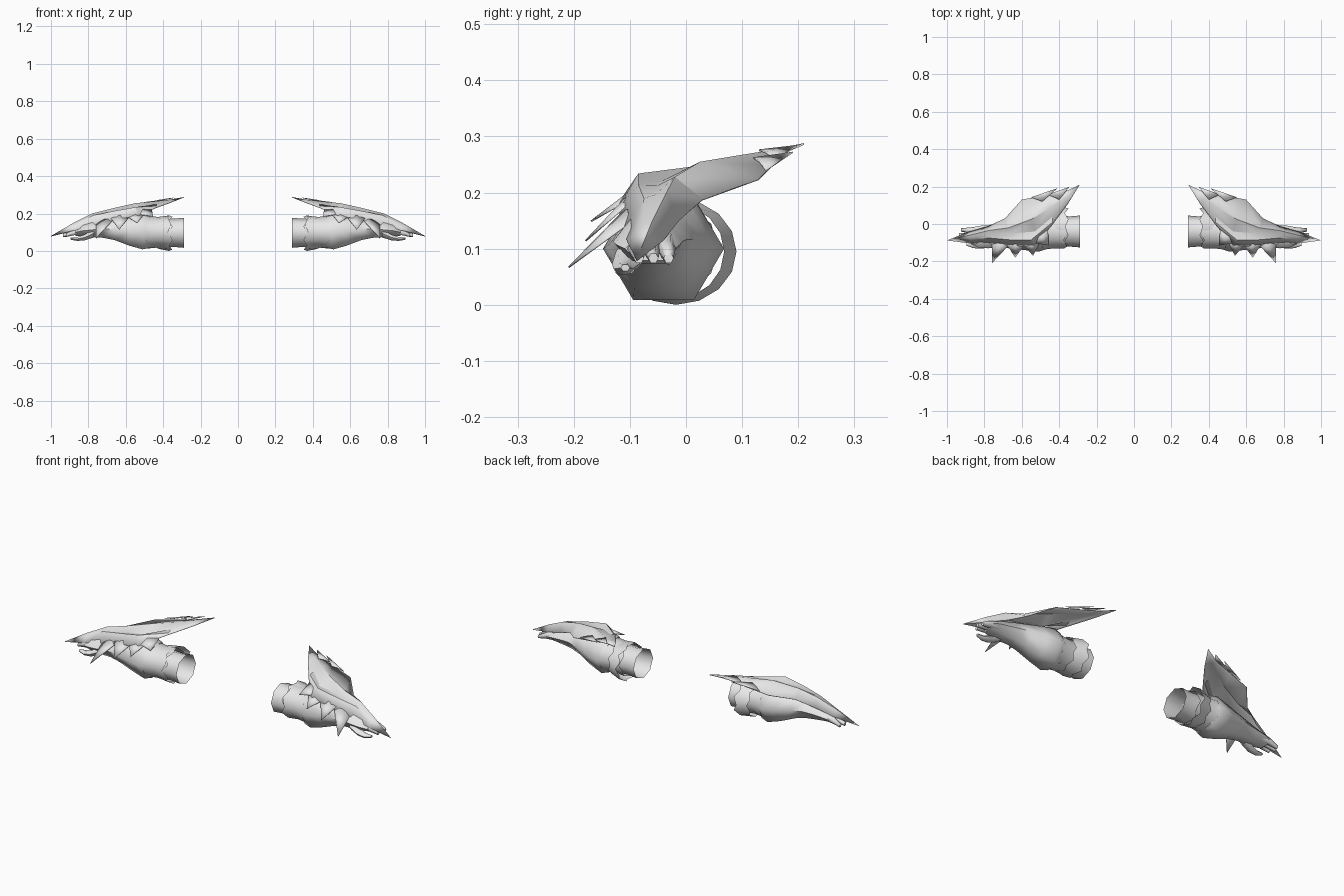
import bpy, math

grey = bpy.data.materials.new("light grey")
grey.diffuse_color = (0.8, 0.8, 0.8, 1)


def make(name, verts, faces, angle, thickness=0):
    """Mesh object mirrored to the other arm, smooth shaded below the angle."""
    me = bpy.data.meshes.new(name)
    me.from_pydata(verts, [], faces)
    me.update()
    ob = bpy.data.objects.new(name, me)
    bpy.context.collection.objects.link(ob)
    me.materials.append(grey)
    bpy.ops.object.select_all(action='DESELECT')
    ob.select_set(True)
    bpy.context.view_layer.objects.active = ob
    bpy.ops.object.shade_smooth_by_angle(angle=math.radians(angle))
    if thickness:
        sol = ob.modifiers.new("thickness", 'SOLIDIFY')
        sol.thickness = thickness
        sol.offset = -1
    mir = ob.modifiers.new("other_arm", 'MIRROR')
    mir.use_mirror_merge = False
    return ob


def loft(name, sections, n=6, cap0=False, cap1=False, zig0=0, zig1=0, thickness=0):
    """Tube along x through sections (x, centre y, centre z, radius y, radius z)."""
    verts, faces = [], []
    last = len(sections) - 1
    for s, (x, cy, cz, ry, rz) in enumerate(sections):
        for i in range(n):
            a = 2 * math.pi * i / n
            dx = (zig0 if s == 0 else zig1 if s == last else 0) * (i % 2)
            verts.append((x + dx, cy + ry * math.cos(a), cz + rz * math.sin(a)))
    for s in range(last):
        for i in range(n):
            j = (i + 1) % n
            faces.append((s * n + i, s * n + j, (s + 1) * n + j, (s + 1) * n + i))
    if cap0:
        faces.append(tuple(reversed(range(n))))
    if cap1:
        faces.append(tuple(range(last * n, last * n + n)))
    return make(name, verts, faces, 65, thickness)


def feather(name, a, b, tip, lift=0.012):
    """Folded pointed plate from base edge a-b to a tip."""
    mid = tuple((a[k] + b[k]) / 2 + (lift if k == 2 else 0) for k in range(3))
    return make(name, [a, mid, b, tip], [(0, 3, 1), (1, 3, 2)], 20, 0.003)


# Open cuff and the overlapping sleeves
loft("cuff", [(0.29, -0.04, 0.097, 0.085, 0.08), (0.34, -0.04, 0.097, 0.081, 0.076),
              (0.40, -0.04, 0.097, 0.083, 0.078)], 8)
loft("flared_band", [(0.37, -0.018, 0.095, 0.108, 0.095),
                     (0.42, -0.022, 0.095, 0.09, 0.085)], 16, zig0=-0.02, zig1=0.015)
loft("sleeve", [(0.375, -0.04, 0.1, 0.092, 0.088), (0.43, -0.04, 0.1, 0.09, 0.082),
                (0.49, -0.04, 0.1, 0.098, 0.088)], 12, zig0=-0.018)

# Forearm running into the palm
loft("forearm_and_palm", [
    (0.47, -0.04, 0.1, 0.095, 0.095), (0.51, -0.04, 0.1, 0.108, 0.106),
    (0.58, -0.045, 0.105, 0.095, 0.089), (0.66, -0.055, 0.115, 0.076, 0.066),
    (0.72, -0.06, 0.117, 0.063, 0.054), (0.78, -0.068, 0.113, 0.062, 0.045),
    (0.83, -0.068, 0.108, 0.058, 0.034), (0.87, -0.064, 0.1, 0.045, 0.024)],
    6, cap0=True, cap1=True)

# Fingers and thumb
for i, (y, end) in enumerate([(-0.035, 0.925), (-0.062, 0.935), (-0.088, 0.92)]):
    loft(f"finger_{i + 1}", [(0.83, y, 0.108, 0.017, 0.022), (0.88, y, 0.099, 0.016, 0.018),
                             (end, y + 0.004, 0.083, 0.009, 0.010)], 6, True, True)
loft("thumb", [(0.77, -0.095, 0.095, 0.03, 0.026), (0.82, -0.108, 0.072, 0.024, 0.018),
               (0.86, -0.112, 0.064, 0.017, 0.012), (0.895, -0.108, 0.066, 0.008, 0.007)],
     6, True, True)

# Wing plate: lengthwise edges and folds between the wing tip and the claw tip
wing_tip, claw_tip = (0.29, 0.21, 0.288), (1.0, -0.088, 0.08)
back_edge = [(0.38, 0.168, 0.27), (0.47, 0.155, 0.25), (0.60, 0.13, 0.225),
             (0.69, 0.03, 0.188), (0.78, -0.012, 0.15), (0.88, -0.04, 0.115)]
ridge = [(0.375, 0.135, 0.273), (0.45, 0.085, 0.265), (0.55, 0.025, 0.255),
         (0.67, -0.02, 0.228), (0.78, -0.035, 0.2), (0.88, -0.06, 0.15)]
valley = [(0.365, 0.118, 0.268), (0.435, 0.04, 0.25), (0.53, -0.04, 0.222),
          (0.65, -0.05, 0.213), (0.777, -0.055, 0.196), (0.875, -0.07, 0.148)]
crest = [(0.36, 0.112, 0.265), (0.435, 0.01, 0.24), (0.55, -0.085, 0.234),
         (0.66, -0.085, 0.214), (0.775, -0.075, 0.19), (0.87, -0.08, 0.143)]
front_edge = [(0.355, 0.105, 0.262), (0.44, -0.01, 0.23), (0.53, -0.115, 0.19),
              (0.645, -0.122, 0.17), (0.76, -0.11, 0.14), (0.87, -0.105, 0.112)]
rows = [back_edge, ridge, valley, crest, front_edge]
verts = [p for row in rows for p in row] + [wing_tip, claw_tip]
n, tip, claw = 6, len(verts) - 2, len(verts) - 1
faces = []
for r in range(len(rows) - 1):
    a, b = r * n, (r + 1) * n
    faces.append((tip, b, a))
    faces += [(a + s, b + s, b + s + 1, a + s + 1) for s in range(n - 1)]
    faces.append((a + n - 1, b + n - 1, claw))
make("wing_plate", verts, faces, 30, 0.003)

# Pointed feathers along the front edge
feather("front_feather_1", (0.46, -0.03, 0.222), (0.55, -0.1, 0.2), (0.455, -0.115, 0.185))
feather("front_feather_2", (0.50, -0.09, 0.2), (0.60, -0.1, 0.19), (0.54, -0.17, 0.15))
feather("front_feather_3", (0.58, -0.105, 0.185), (0.68, -0.11, 0.175), (0.635, -0.18, 0.115))
feather("front_feather_4", (0.665, -0.11, 0.17), (0.76, -0.1, 0.148), (0.76, -0.21, 0.068))

# Small feathers breaking up the back edge
feather("back_feather_1", (0.49, 0.12, 0.26), (0.55, 0.142, 0.238), (0.41, 0.19, 0.27), 0.004)
feather("back_feather_2", (0.40, 0.13, 0.274), (0.46, 0.157, 0.257), (0.345, 0.198, 0.282), 0.004)
